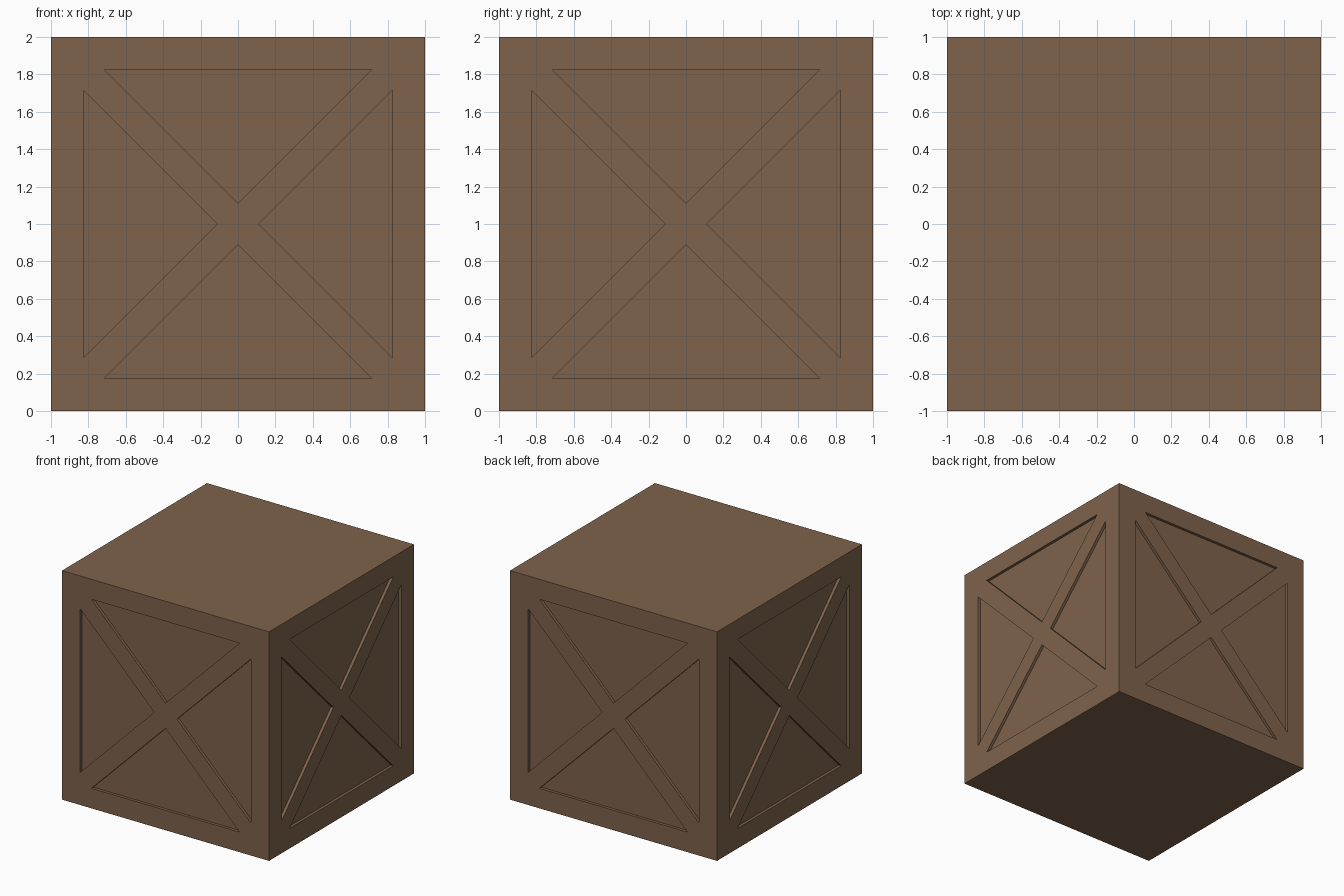
import bpy, bmesh
from mathutils import Matrix, Vector
from math import radians

if "Cube" in bpy.data.objects:
    bpy.data.objects.remove(bpy.data.objects["Cube"])

DEPTH = 0.025   # recess depth
RIM = 0.825     # panel edge distance from face centre
GAP = 0.11      # half-gap between panels at the cross centre

wood = bpy.data.materials.new("wood")
wood.diffuse_color = (0.21, 0.125, 0.072, 1)
wood.use_nodes = True
wood.node_tree.nodes["Principled BSDF"].inputs["Base Color"].default_value = wood.diffuse_color

# Solid crate body
bpy.ops.mesh.primitive_cube_add(size=2, location=(0, 0, 1))
crate = bpy.context.object
crate.name = "crate"
crate.data.materials.append(wood)

# Triangular prisms: four per side, leaving the rails and crossed braces
bm = bmesh.new()
triangle = [(-(RIM - GAP), RIM), (RIM - GAP, RIM), (0, GAP)]
for side in range(4):
    turn = Matrix.Rotation(radians(90 * side), 4, 'Z')
    for panel in range(4):
        spin = Matrix.Rotation(radians(90 * panel), 4, 'Y')
        place = Matrix.Translation((0, 0, 1)) @ turn @ spin
        base = [bm.verts.new(place @ Vector((x, -1 + DEPTH, z))) for x, z in triangle]
        face = bm.faces.new(base)
        new = bmesh.ops.extrude_face_region(bm, geom=[face])["geom"]
        verts = [v for v in new if isinstance(v, bmesh.types.BMVert)]
        bmesh.ops.translate(bm, verts=verts, vec=turn @ Vector((0, -0.1, 0)))
bmesh.ops.recalc_face_normals(bm, faces=bm.faces)
mesh = bpy.data.meshes.new("panel_cutter")
bm.to_mesh(mesh)
bm.free()
mesh.materials.append(wood)
cutter = bpy.data.objects.new("panel_cutter", mesh)
bpy.context.collection.objects.link(cutter)

# Carve the recessed panels
mod = crate.modifiers.new("panels", 'BOOLEAN')
mod.operation = 'DIFFERENCE'
mod.solver = 'EXACT'
mod.object = cutter
bpy.context.view_layer.objects.active = crate
bpy.ops.object.modifier_apply(modifier=mod.name)
bpy.data.objects.remove(cutter)
